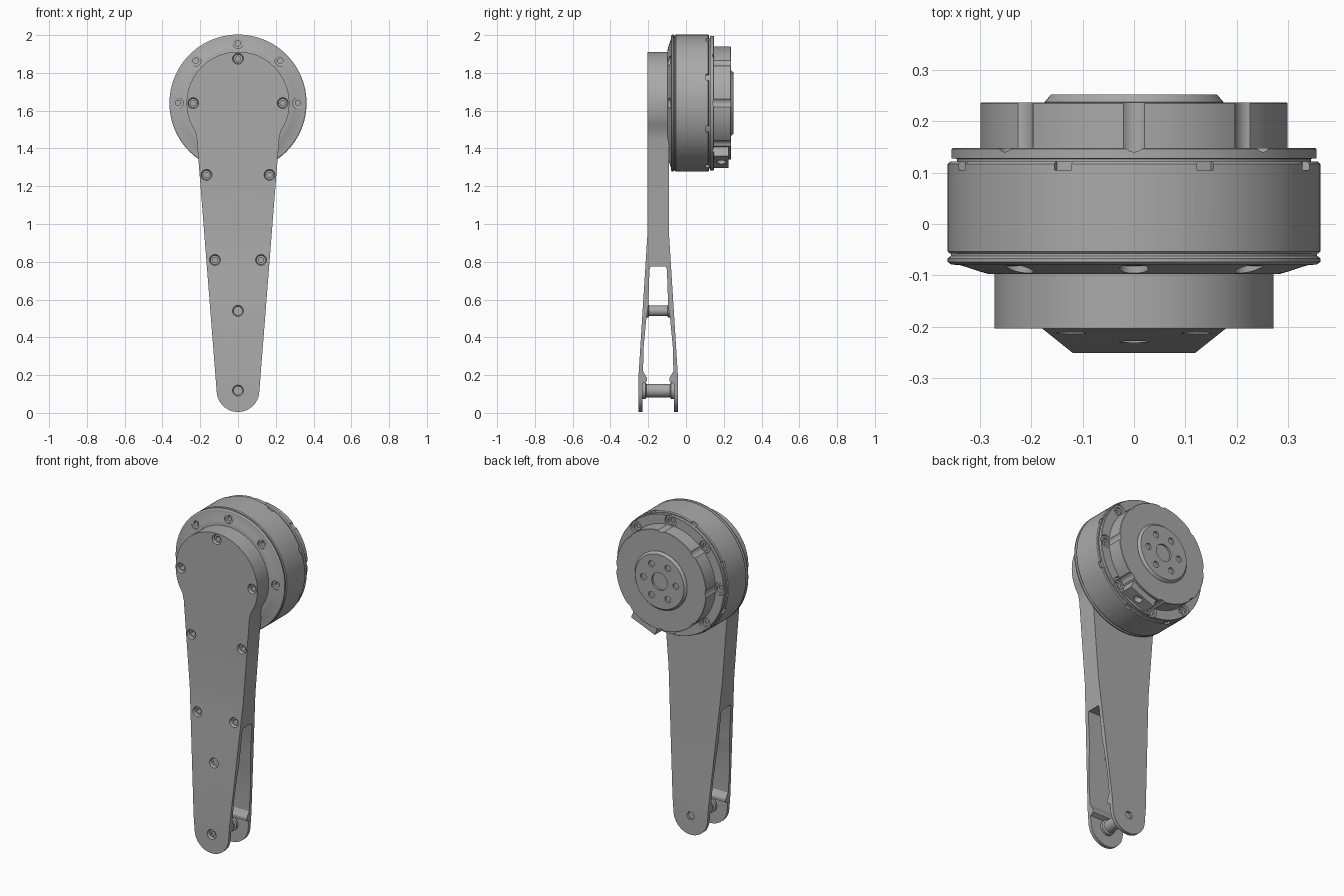
import bpy, bmesh
from math import sin, cos, pi, radians, sqrt
from mathutils import Matrix, Vector

if "Cube" in bpy.data.objects:
    bpy.data.objects.remove(bpy.data.objects["Cube"], do_unlink=True)

metal = bpy.data.materials.new("grey metal")
metal.use_nodes = True
grey = (0.40, 0.40, 0.40, 1)
metal.diffuse_color = grey
metal.node_tree.nodes["Principled BSDF"].inputs["Base Color"].default_value = grey

AXIS_Z = 1.64   # height of the motor axis
MID_Y = -0.147  # middle plane of the arm


def finish(name, bm):
    bmesh.ops.remove_doubles(bm, verts=bm.verts, dist=1e-5)
    bmesh.ops.recalc_face_normals(bm, faces=bm.faces)
    mesh = bpy.data.meshes.new(name)
    bm.to_mesh(mesh)
    bm.free()
    mesh.materials.append(metal)
    obj = bpy.data.objects.new(name, mesh)
    bpy.context.collection.objects.link(obj)
    return obj


def prism(name, points, direction):
    """Extrude a closed outline of 3D points along a direction."""
    bm = bmesh.new()
    face = bm.faces.new([bm.verts.new(p) for p in points])
    new = bmesh.ops.extrude_face_region(bm, geom=[face])["geom"]
    bmesh.ops.translate(bm, vec=direction, verts=[v for v in new if isinstance(v, bmesh.types.BMVert)])
    return finish(name, bm)


def lathe(bm, profile, x=0, z=AXIS_Z, n=96):
    """Add a solid turned about a line along y from (radius, y) pairs."""
    rings = [[bm.verts.new((x + r * cos(2 * pi * i / n), y, z + r * sin(2 * pi * i / n)))
              for i in range(n)] for r, y in profile]
    for a, b in zip(rings, rings[1:]):
        for i in range(n):
            j = (i + 1) % n
            bm.faces.new((a[i], a[j], b[j], b[i]))
    bm.faces.new(rings[0])
    bm.faces.new(rings[-1])


def turned(name, profile, x=0, z=AXIS_Z, n=96):
    bm = bmesh.new()
    lathe(bm, profile, x, z, n)
    return finish(name, bm)


def apply_boolean(obj, cutter, operation="DIFFERENCE"):
    cutter.hide_render = True
    mod = obj.modifiers.new("cut", "BOOLEAN")
    mod.operation, mod.object, mod.solver = operation, cutter, "EXACT"
    bpy.context.view_layer.objects.active = obj
    bpy.ops.object.modifier_apply(modifier=mod.name)
    bpy.data.objects.remove(cutter, do_unlink=True)


def polar(radius, degrees):
    """Point around the motor axis, with the angle measured from the top."""
    a = radians(degrees)
    return radius * sin(a), AXIS_Z + radius * cos(a)


def drill(obj, spots, profile, n=24):
    """Cut the same turned pocket at each (x, y, z) spot."""
    bm = bmesh.new()
    for x, y, z in spots:
        lathe(bm, [(r, y + d) for r, d in profile], x, z, n)
    apply_boolean(obj, finish("cutter", bm))


def block(bm, size, radius, degrees, y):
    """Box placed around the motor axis, its local z pointing outwards."""
    x, z = polar(radius, degrees)
    m = Matrix.Translation((x, y, z)) @ Matrix.Rotation(radians(degrees), 4, "Y")
    bmesh.ops.create_cube(bm, size=1, matrix=m @ Matrix.Diagonal((*size, 1)))


# Arm: keyhole outline seen from the front
R_TOP, R_END, END_Z = 0.272, 0.113, 0.118
outline = [(R_TOP * cos(radians(a)), AXIS_Z + R_TOP * sin(radians(a))) for a in range(-24, 205, 4)]
outline += [(-0.226, 1.49), (-0.218, 1.45)]
outline += [(R_END * cos(radians(a)), END_Z + R_END * sin(radians(a))) for a in range(184, 357, 6)]
outline += [(0.218, 1.45), (0.226, 1.49)]
arm = prism("arm", [(x, -0.35, z) for x, z in outline], (0, 0.4, 0))

# Arm: forked side profile, mirrored about its middle plane
half = [(0.057, 2.0), (0.057, 0.95), (0.104, 0.2), (0.104, -0.05), (0.083, -0.05), (0.083, 0.155),
        (0.06, 0.168), (0.06, 0.185), (0.08, 0.22), (0.078, 0.34), (0.063, 0.5), (0.053, 0.56),
        (0.046, 0.76), (0.04, 0.775)]
side = [(MID_Y - d, z) for d, z in half] + [(MID_Y + d, z) for d, z in reversed(half)]
apply_boolean(arm, prism("cutter", [(-0.5, y, z) for y, z in side], (1, 0, 0)), "INTERSECT")

# Countersunk holes in the arm front
countersink = [(0.029, -0.02), (0.029, 0.004), (0.024, 0.014), (0.014, 0.014), (0.014, 0.045)]
centres = [(0, 1.875), (0, 0.54), (0, END_Z)]
for s in (-1, 1):
    centres += [(s * 0.237, 1.64), (s * 0.167, 1.26), (s * 0.122, 0.81)]


def front_y(z):
    t = min(max((0.95 - z) / 0.75, 0), 1)
    return MID_Y - 0.057 - 0.047 * t


drill(arm, [(x, front_y(z), z) for x, z in centres], countersink)
# Hexagonal nut pocket in the back of the fork
drill(arm, [(0, -0.05, END_Z)], [(0.025, -0.008), (0.025, 0.02)], 6)

# Spacers between the fork plates
turned("end_spacer", [(0.045, -0.23), (0.045, -0.215), (0.036, -0.21), (0.036, -0.084),
                      (0.045, -0.079), (0.045, -0.062)], 0, END_Z, 32)
turned("middle_spacer", [(0.036, -0.215), (0.036, -0.2), (0.028, -0.195), (0.028, -0.099),
                         (0.036, -0.094), (0.036, -0.079)], 0, 0.54, 32)

# Motor front flange with screw holes
flange = turned("front_flange", [(0.285, -0.097), (0.3, -0.093), (0.34, -0.08), (0.356, -0.079),
                                 (0.363, -0.074), (0.363, -0.067), (0.357, -0.062), (0.357, -0.05)])
spots = [polar(0.317, a) for a in range(-90, 91, 45)]
drill(flange, [(x, -0.088, z) for x, z in spots],
      [(0.028, -0.03), (0.028, 0.006), (0.014, 0.008), (0.014, 0.03)])

# Motor body with small slots around the rear rim
body = turned("motor_body", [(0.35, -0.06), (0.36, -0.057), (0.363, -0.054), (0.363, 0.117),
                             (0.358, 0.122), (0.34, 0.122)])
bm = bmesh.new()
for k in range(8):
    block(bm, (0.036, 0.03, 0.03), 0.363, 22.5 + 45 * k, 0.12)
apply_boolean(body, finish("cutter", bm))

# Rear cover ring with scalloped screw seats
cover = turned("rear_cover", [(0.345, 0.115), (0.345, 0.127), (0.356, 0.128), (0.356, 0.146),
                              (0.354, 0.148), (0.29, 0.148)])
around = [polar(0.322, 45 * k) for k in range(8)]
drill(cover, [(x, 0.14, z) for x, z in around],
      [(0.042, 0.02), (0.034, 0), (0.022, 0), (0.022, -0.01), (0.012, -0.012), (0.012, -0.02)])

# Rear hub with a connector foot and notches that clear the screws
hub = turned("rear_hub", [(0.3, 0.14), (0.3, 0.235), (0.298, 0.237)])
bm = bmesh.new()
block(bm, (0.17, 0.08, 0.1), 0.288, 157.5, 0.185)
apply_boolean(hub, finish("foot", bm), "UNION")
drill(hub, [(x, 0.14, z) for x, z in around], [(0.031, -0.01), (0.031, 0.15)])

# Connector socket in the outer face of the foot
x, z = polar(0.335, 157.5)
bm = bmesh.new()
m = Matrix.Translation((x, 0.187, z)) @ Matrix.Rotation(radians(157.5), 4, "Y")
bmesh.ops.create_cone(bm, cap_ends=True, segments=24, radius1=0.024, radius2=0.024, depth=0.06, matrix=m)
apply_boolean(hub, finish("cutter", bm))

# Output disc with a centre bore and a ring of six holes
disc = turned("output_disc", [(0.174, 0.23), (0.174, 0.238), (0.162, 0.252)])
drill(disc, [(0, 0.24, AXIS_Z)], [(0.052, 0), (0.052, 0.05)], 40)
ring = [polar(0.108, 30 + 60 * k) for k in range(6)]
drill(disc, [(x, 0.24, z) for x, z in ring], [(0.019, 0), (0.019, 0.05)])

# Smooth round walls, sharp rims
bpy.ops.object.select_all(action="DESELECT")
for obj in bpy.context.scene.objects:
    if obj.type == "MESH" and obj.data.materials and obj.data.materials[0] == metal:
        obj.select_set(True)
        bpy.context.view_layer.objects.active = obj
bpy.ops.object.shade_smooth_by_angle(angle=radians(25))
